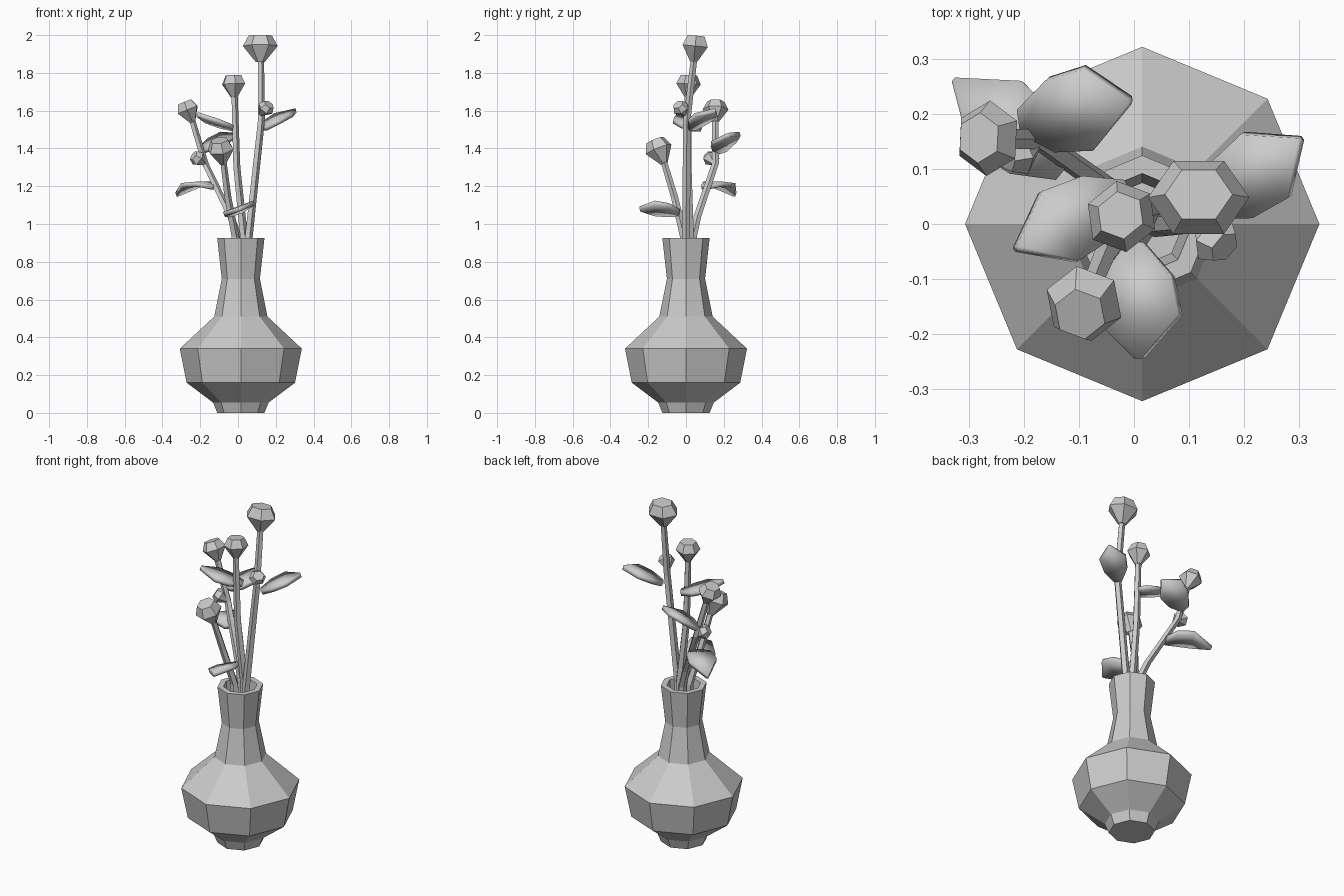
import bpy, bmesh, math
from mathutils import Vector, Matrix

if "Cube" in bpy.data.objects:
    bpy.data.objects.remove(bpy.data.objects["Cube"])


def make(name, bm):
    bmesh.ops.recalc_face_normals(bm, faces=bm.faces)
    me = bpy.data.meshes.new(name)
    bm.to_mesh(me)
    bm.free()
    ob = bpy.data.objects.new(name, me)
    bpy.context.collection.objects.link(ob)
    return ob


def rings_to_mesh(name, rings):
    """Skin a list of point loops and cap both ends."""
    bm = bmesh.new()
    loops = [[bm.verts.new(p) for p in r] for r in rings]
    n = len(loops[0])
    for a, b in zip(loops, loops[1:]):
        for i in range(n):
            j = (i + 1) % n
            bm.faces.new((a[i], a[j], b[j], b[i]))
    bm.faces.new(loops[0][::-1])
    bm.faces.new(loops[-1])
    return make(name, bm)


def circle(r, n, z=0.0, sx=1.0, sy=1.0):
    return [Vector((r * sx * math.cos(2 * math.pi * i / n),
                    r * sy * math.sin(2 * math.pi * i / n), z)) for i in range(n)]


def bud(name, base, direction, size, wide=1.0):
    """Faceted six-sided flower head."""
    rot = Vector(direction).to_track_quat('Z', 'Y').to_matrix()
    prof = [(0.022, 0), (0.084, 0.085), (0.056, 0.14)]
    return rings_to_mesh(name, [
        [Vector(base) + rot @ (p * size) for p in circle(r, 6, z, wide, 0.92)]
        for r, z in prof])


def stem(name, pts, r0=0.025, r1=0.018):
    """Tapered five-sided tube through the points."""
    n = len(pts)
    rings = []
    for k, p in enumerate(pts):
        r = r0 + (r1 - r0) * k / (n - 1)
        rings.append([Vector(p) + c for c in circle(r, 5)])
    return rings_to_mesh(name, rings)


def leaf(name, base, tip, side, arch=0.025):
    """Thick pointed blade bent along its length."""
    base, tip, side = Vector(base), Vector(tip), Vector(side)
    bm = bmesh.new()
    rows = []
    for t, w, h in [(0, 0.3, 0), (0.28, 0.88, 0.8), (0.62, 1, 1), (1, 0.06, 0)]:
        c = base.lerp(tip, t) + Vector((0, 0, arch * h))
        rows.append((bm.verts.new(c - side * w), bm.verts.new(c + side * w)))
    for a, b in zip(rows, rows[1:]):
        bm.faces.new((a[0], a[1], b[1], b[0]))
    ob = make(name, bm)
    m = ob.modifiers.new("thickness", 'SOLIDIFY')
    m.thickness, m.offset = 0.024, 0
    bpy.context.view_layer.objects.active = ob
    ob.select_set(True)
    bpy.ops.object.shade_smooth_by_angle(angle=math.radians(40))
    ob.select_set(False)
    return ob


# Eight-sided vase with hollow neck
profile = [(0.125, 0), (0.147, 0.055), (0.287, 0.16), (0.323, 0.34), (0.141, 0.51),
           (0.101, 0.71), (0.125, 0.925), (0.092, 0.925), (0.075, 0.71), (0.085, 0.6)]
vase = rings_to_mesh("vase", [circle(r, 8, z) for r, z in profile])
vase.location.x = 0.015

# Stems
stem("stem_tall", [(0.03, 0, 0.6), (0.055, 0, 0.93), (0.122, 0.005, 1.55), (0.12, 0.042, 1.87)])
stem("stem_middle", [(0.025, 0.02, 0.6), (0.03, 0.02, 0.93), (-0.008, 0.01, 1.3), (-0.02, 0.01, 1.69)])
stem("stem_left", [(0.01, 0.03, 0.6), (0.0, 0.035, 0.93), (-0.04, 0.06, 1.04),
                   (-0.175, 0.155, 1.32), (-0.25, 0.155, 1.57)])
stem("stem_front", [(0.01, -0.02, 0.6), (-0.015, -0.01, 0.93), (-0.055, -0.06, 1.14), (-0.08, -0.12, 1.34)])

# Flower heads
bud("flower_tall", (0.118, 0.04, 1.858), (0, 0.1, 1), 1.0, 1.1)
bud("flower_middle", (-0.02, 0.01, 1.67), (-0.04, 0.05, 1), 0.84, 0.95)
bud("flower_left", (-0.24, 0.155, 1.54), (-0.4, 0.02, 1), 0.82)
bud("flower_front", (-0.08, -0.115, 1.32), (-0.15, -0.4, 1), 0.96, 0.9)

# Small side buds
bud("side_bud_right", (0.12, -0.005, 1.58), (0.6, -0.5, 0.7), 0.56)
bud("side_bud_left", (-0.175, 0.15, 1.32), (-0.7, -0.3, 0.5), 0.56)

# Leaves
leaf("leaf_right", (0.135, 0.03, 1.505), (0.305, 0.155, 1.60), (-0.043, 0.058, 0.0), 0.012)
leaf("leaf_back", (-0.205, 0.19, 1.385), (-0.005, 0.225, 1.47), (-0.01, 0.074, 0.025), 0.015)
leaf("leaf_middle", (-0.01, 0.06, 1.50), (-0.215, -0.045, 1.58), (-0.034, 0.063, 0.0), -0.005)
leaf("leaf_left", (-0.13, 0.1, 1.195), (-0.325, 0.26, 1.155), (0.048, 0.06, 0.0), 0.035)
leaf("leaf_front", (-0.005, -0.035, 1.06), (0.01, -0.245, 1.08), (0.08, 0, 0.03), 0.01)
